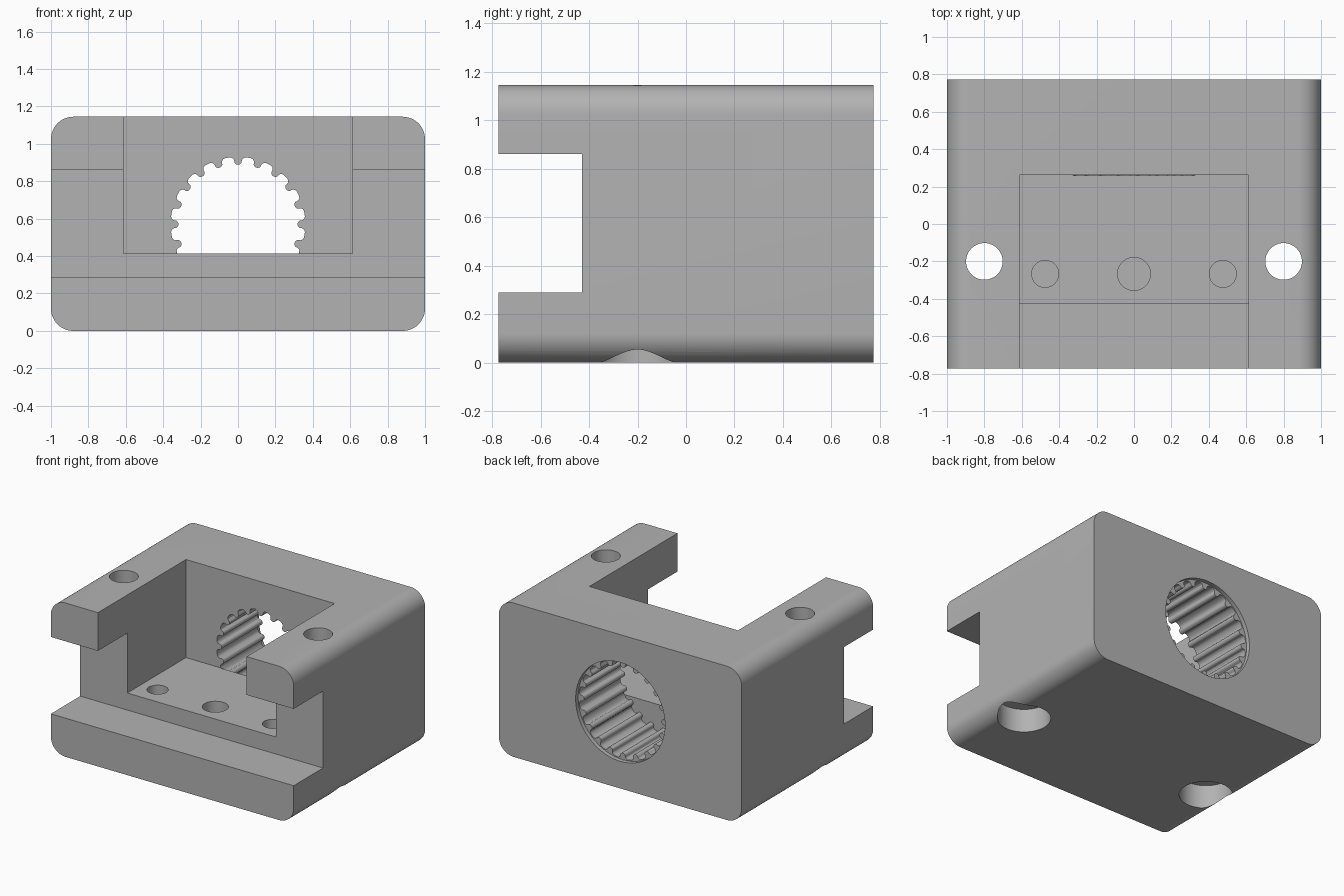
import bpy, bmesh, math
from mathutils import Vector

cube = bpy.data.objects.get("Cube")
if cube:
    bpy.data.objects.remove(cube, do_unlink=True)

W, D, H = 1.0, 0.773, 1.145      # half width, half depth, height
CORNER = 0.12
POCKET_X, POCKET_BACK, POCKET_FLOOR = 0.612, 0.262, 0.415
BORE_Z, TEETH = 0.57, 20

grey = bpy.data.materials.new("plain grey")
grey.use_nodes = True
colour = (0.45, 0.45, 0.45, 1)
grey.diffuse_color = colour
grey.node_tree.nodes["Principled BSDF"].inputs["Base Color"].default_value = colour


def prism(name, outline, axis, lo, hi):
    """Extrude a 2D outline along y (outline in x, z) or z (outline in x, y)."""
    bm = bmesh.new()
    place = (lambda a, b: (a, lo, b)) if axis == "y" else (lambda a, b: (a, b, lo))
    face = bm.faces.new([bm.verts.new(place(a, b)) for a, b in outline])
    grown = bmesh.ops.extrude_face_region(bm, geom=[face])
    shift = Vector((0, hi - lo, 0)) if axis == "y" else Vector((0, 0, hi - lo))
    bmesh.ops.translate(bm, vec=shift,
                        verts=[v for v in grown["geom"] if isinstance(v, bmesh.types.BMVert)])
    bmesh.ops.recalc_face_normals(bm, faces=bm.faces)
    mesh = bpy.data.meshes.new(name)
    bm.to_mesh(mesh)
    bm.free()
    mesh.materials.append(grey)
    obj = bpy.data.objects.new(name, mesh)
    bpy.context.collection.objects.link(obj)
    return obj


def box(x0, x1, y0, y1):
    return [(x0, y0), (x1, y0), (x1, y1), (x0, y1)]


def circle(x, y, r, n=48):
    return [(x + r * math.cos(math.tau * i / n), y + r * math.sin(math.tau * i / n))
            for i in range(n)]


def rounded_rectangle(steps=12):
    pts = []
    for quarter, (x, z) in enumerate([(W, H), (-W, H), (-W, 0), (W, 0)]):
        cx = x - math.copysign(CORNER, x)
        cz = H - CORNER if z else CORNER
        for i in range(steps + 1):
            a = math.pi / 2 * (quarter + i / steps)
            pts.append((cx + CORNER * math.cos(a), cz + CORNER * math.sin(a)))
    return pts


def toothed_outline():
    # Half of one rounded ridge: sideways offset and distance from the bore axis
    half = [(0.056, 0.360), (0.042, 0.360), (0.031, 0.356), (0.023, 0.348),
            (0.020, 0.338), (0.019, 0.330), (0.014, 0.323), (0.006, 0.319)]
    ridge = half + [(-s, r) for s, r in reversed(half[1:])]
    pts = []
    for tooth in range(TEETH):
        a = math.pi / 2 - math.tau * tooth / TEETH
        for s, r in ridge:
            t = a + s / r
            pts.append((r * math.cos(t), BORE_Z + r * math.sin(t)))
        # Next ridge lies clockwise, matching the falling offsets
    return pts


def cut(target, cutter):
    cutter.hide_render = True
    mod = target.modifiers.new("cut", "BOOLEAN")
    mod.operation, mod.solver, mod.object = "DIFFERENCE", "EXACT", cutter
    bpy.ops.object.select_all(action="DESELECT")
    bpy.context.view_layer.objects.active = target
    target.select_set(True)
    bpy.ops.object.modifier_apply(modifier=mod.name)
    bpy.data.objects.remove(cutter, do_unlink=True)


# Block with rounded long edges
body = prism("bearing_block", rounded_rectangle(), "y", -D, D)

# Cross channel in the front and open-topped pocket behind it
cut(body, prism("channel", box(-2, 2, -2, -0.428), "z", 0.288, 0.86))
cut(body, prism("pocket", box(-POCKET_X, POCKET_X, -2, POCKET_BACK), "z", POCKET_FLOOR, 2))

# Toothed bore with a shallow plain rim at the back
cut(body, prism("bore", toothed_outline(), "y", POCKET_BACK - 0.004, 2))
cut(body, prism("bore_rim", circle(0, BORE_Z, 0.368, 64), "y", D - 0.03, 2))

# Bolt holes with wide recesses underneath
for side in (-1, 1):
    cut(body, prism("bolt_hole", circle(side * 0.8, -0.2, 0.098), "z", -1, 2))
    cut(body, prism("bolt_recess", circle(side * 0.8, -0.2, 0.18), "z", -1, 0.175))

# Blind holes in the pocket floor
for x, r in ((-0.475, 0.072), (0, 0.088), (0.475, 0.072)):
    cut(body, prism("floor_hole", circle(x, -0.267, r), "z", 0.17, 0.6))

bpy.ops.object.shade_smooth_by_angle(angle=math.radians(30))
